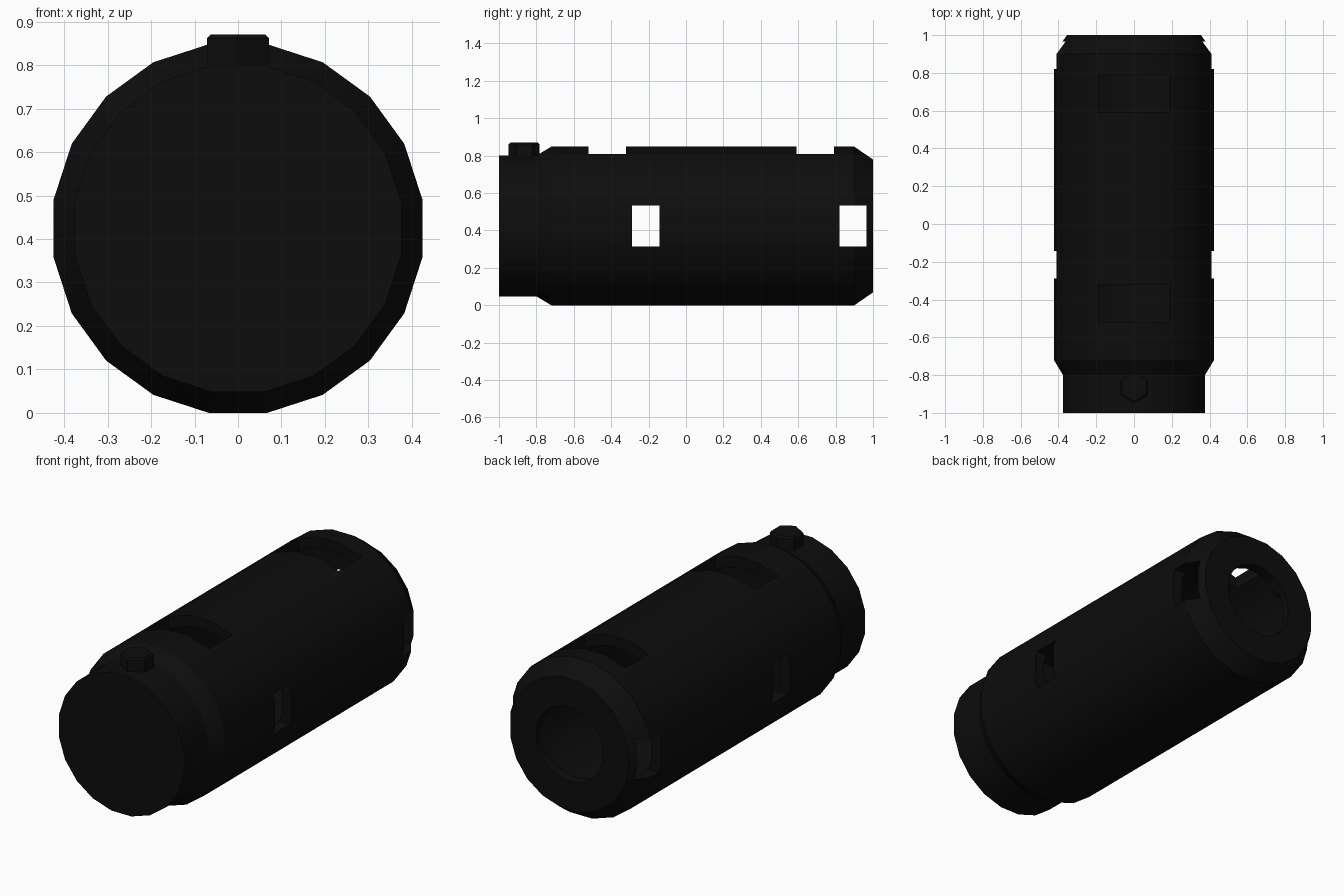
import bpy, bmesh, math
from mathutils import Matrix

default = bpy.data.objects.get("Cube")
if default:
    bpy.data.objects.remove(default, do_unlink=True)

SIDES = 20
AXIS_Z = 0.424

# Material
black = bpy.data.materials.new("matte black")
black.use_nodes = True
colour = (0.004, 0.004, 0.004, 1)
black.diffuse_color = colour
black.node_tree.nodes["Principled BSDF"].inputs["Base Color"].default_value = colour


def make_object(name, bm):
    bmesh.ops.recalc_face_normals(bm, faces=bm.faces)
    mesh = bpy.data.meshes.new(name)
    bm.to_mesh(mesh)
    bm.free()
    obj = bpy.data.objects.new(name, mesh)
    mesh.materials.append(black)
    bpy.context.collection.objects.link(obj)
    return obj


def activate(obj):
    bpy.ops.object.select_all(action="DESELECT")
    obj.select_set(True)
    bpy.context.view_layer.objects.active = obj


def lathe(name, profile):
    """Turn (y, flat radius) points around the long axis."""
    bm = bmesh.new()
    half = math.pi / SIDES
    rings = []
    for y, flat in profile:
        r = flat / math.cos(half)
        rings.append([bm.verts.new((r * math.cos((2 * k + 1) * half), y,
                                    AXIS_Z + r * math.sin((2 * k + 1) * half)))
                      for k in range(SIDES)])
    for a, b in zip(rings, rings[1:]):
        for k in range(SIDES):
            n = (k + 1) % SIDES
            bm.faces.new((a[k], a[n], b[n], b[k]))
    # Close the two end discs
    bm.faces.new(rings[0])
    bm.faces.new(rings[-1])
    return make_object(name, bm)


def cut_box(target, name, centre, size):
    bm = bmesh.new()
    bmesh.ops.create_cube(bm, size=1, matrix=Matrix.Translation(centre)
                          @ Matrix.Diagonal((*size, 1)))
    cutter = make_object(name, bm)
    cutter.hide_render = True
    mod = target.modifiers.new(name, "BOOLEAN")
    mod.operation = "DIFFERENCE"
    mod.solver = "EXACT"
    mod.object = cutter
    activate(target)
    bpy.ops.object.modifier_apply(modifier=mod.name)
    bpy.data.objects.remove(cutter, do_unlink=True)


# Hollow body: narrow solid nose, flared barrel, chamfered rear wall with a bore
body = lathe("hollow_body", [
    (-1, 0.376), (-0.8, 0.376), (-0.72, 0.424), (0.9, 0.424), (1, 0.355),
    (1, 0.2), (0.94, 0.2), (0.94, 0.365), (-0.7, 0.365)])

# Through windows in the sides
for y in (-0.215, 0.893):
    cut_box(body, "side_window", (0, y, AXIS_Z), (1.2, 0.145, 0.22))

# Slots along the top
for y in (-0.42, 0.69):
    cut_box(body, "top_slot", (0, y, 0.8), (0.38, 0.2, 0.6))

activate(body)
bpy.ops.object.shade_smooth_by_angle(angle=math.radians(25))

# Hexagonal bolt with a chamfered head
bm = bmesh.new()
bmesh.ops.create_cone(bm, cap_ends=True, segments=6, radius1=0.083, radius2=0.083,
                      depth=0.12,
                      matrix=Matrix.Translation((0, -0.865, 0.81)))
top = max(bm.faces, key=lambda f: f.calc_center_median().z)
bmesh.ops.bevel(bm, geom=list(top.edges), offset=0.009, segments=1, affect="EDGES")
xs = [abs(v.co.x) for v in bm.verts]
ys = [abs(v.co.y + 0.865) for v in bm.verts]
if max(xs) > max(ys):
    bmesh.ops.rotate(bm, cent=(0, -0.865, 0), verts=bm.verts,
                     matrix=Matrix.Rotation(math.pi / 2, 3, "Z"))
make_object("hex_bolt", bm)
